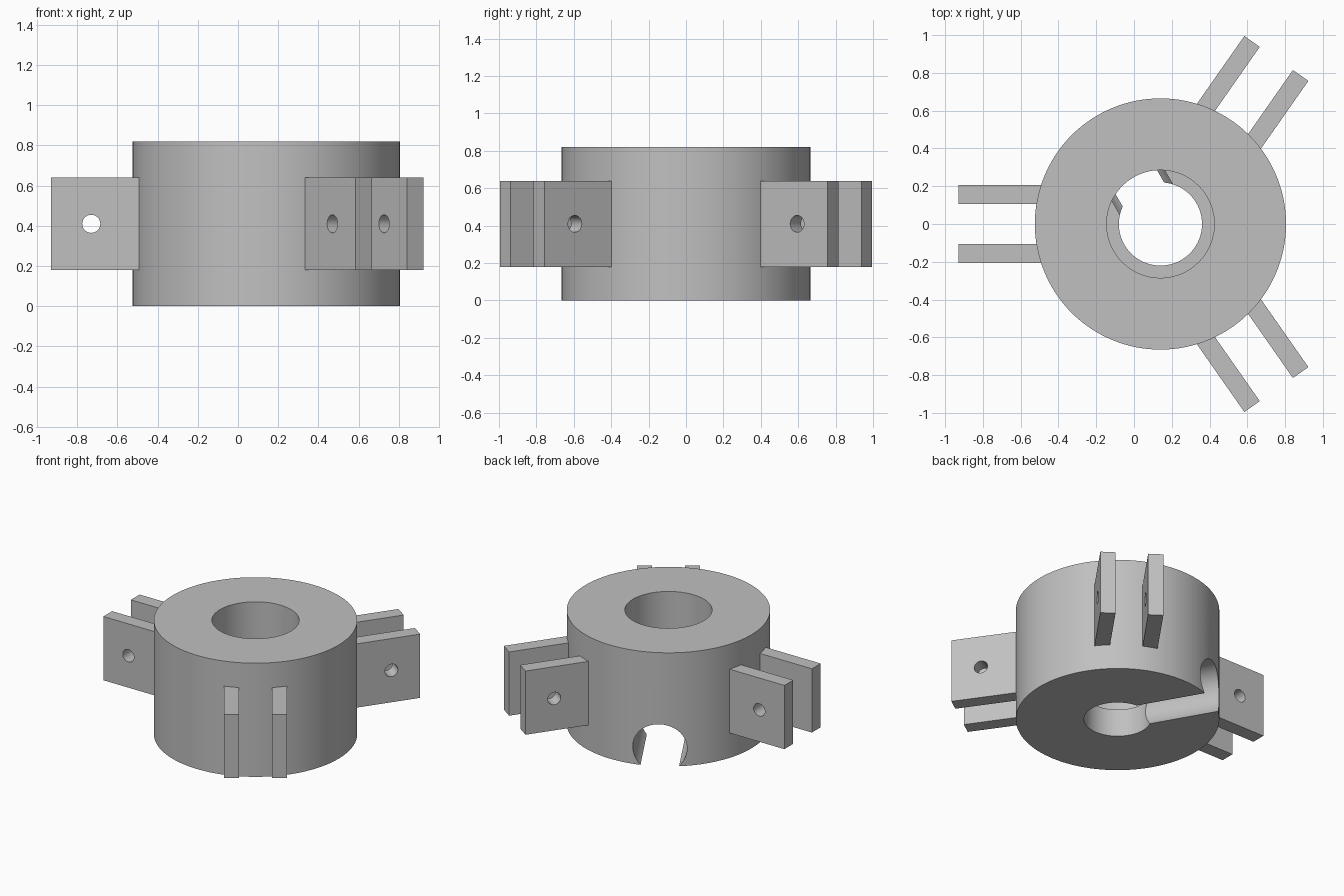
import bpy, bmesh
from math import radians, pi
from mathutils import Matrix, Vector

cube = bpy.data.objects.get("Cube")
if cube:
    bpy.data.objects.remove(cube, do_unlink=True)

CENTRE = Vector((0.14, 0, 0))

grey = bpy.data.materials.new("plain grey")
grey.use_nodes = True
colour = (0.53, 0.53, 0.53, 1)
grey.diffuse_color = colour
grey.node_tree.nodes["Principled BSDF"].inputs["Base Color"].default_value = colour


def add_object(name, bm):
    bmesh.ops.recalc_face_normals(bm, faces=bm.faces)
    mesh = bpy.data.meshes.new(name)
    bm.to_mesh(mesh)
    bm.free()
    mesh.materials.append(grey)
    obj = bpy.data.objects.new(name, mesh)
    bpy.context.collection.objects.link(obj)
    return obj


def activate(obj):
    bpy.ops.object.select_all(action='DESELECT')
    obj.select_set(True)
    bpy.context.view_layer.objects.active = obj


def cylinder(name, radius, depth, matrix, segments):
    bm = bmesh.new()
    bmesh.ops.create_cone(bm, cap_ends=True, segments=segments, radius1=radius,
                          radius2=radius, depth=depth, matrix=matrix)
    return add_object(name, bm)


def cut(obj, cutter):
    mod = obj.modifiers.new("cut", 'BOOLEAN')
    mod.operation = 'DIFFERENCE'
    mod.solver = 'EXACT'
    mod.object = cutter
    activate(obj)
    bpy.ops.object.modifier_apply(modifier=mod.name)
    bpy.data.objects.remove(cutter, do_unlink=True)


def smooth(obj):
    activate(obj)
    bpy.ops.object.shade_smooth_by_angle(angle=radians(30))


def turned(angle):
    return Matrix.Translation(CENTRE) @ Matrix.Rotation(radians(angle), 4, 'Z')


# Hub: revolved ring with a stepped bore
profile = [(0.22, 0), (0.665, 0), (0.665, 0.82), (0.285, 0.82), (0.285, 0.2), (0.22, 0.2)]
STEPS = 128
bm = bmesh.new()
rings = []
for i in range(STEPS):
    turn = turned(360 * i / STEPS)
    rings.append([bm.verts.new(turn @ Vector((r, 0, z))) for r, z in profile])
for a, b in zip(rings, rings[1:] + rings[:1]):
    for j in range(len(profile)):
        k = (j + 1) % len(profile)
        bm.faces.new((a[j], b[j], b[k], a[k]))
hub = add_object("hub", bm)

# Round channel from the bore out through the wall, open at the bottom
lying = Matrix.Rotation(pi / 2, 4, 'Y')
channel = turned(120) @ Matrix.Translation((0.45, 0, 0.125)) @ lying
cut(hub, cylinder("channel_cutter", 0.178, 0.9, channel, 64))
smooth(hub)

# Three pairs of drilled lugs
INNER, OUTER, LOW, HIGH = 0.6, 1.07, 0.18, 0.64
for label, angle in (("right", 180), ("back_left", 55), ("front_left", -55)):
    for number, side in enumerate((-1, 1), 1):
        place = turned(angle) @ Matrix.Translation((0, side * 0.157, 0))
        box = Matrix.Translation(((INNER + OUTER) / 2, 0, (LOW + HIGH) / 2))
        bm = bmesh.new()
        bmesh.ops.create_cube(bm, size=1, matrix=place @ box @ Matrix.Diagonal(
            (OUTER - INNER, 0.1, HIGH - LOW, 1)))
        lug = add_object(f"{label}_lug_{number}", bm)
        pin = place @ Matrix.Translation((0.87, 0, 0.41)) @ Matrix.Rotation(pi / 2, 4, 'X')
        cut(lug, cylinder("pin_hole_cutter", 0.045, 0.3, pin, 32))
        smooth(lug)
